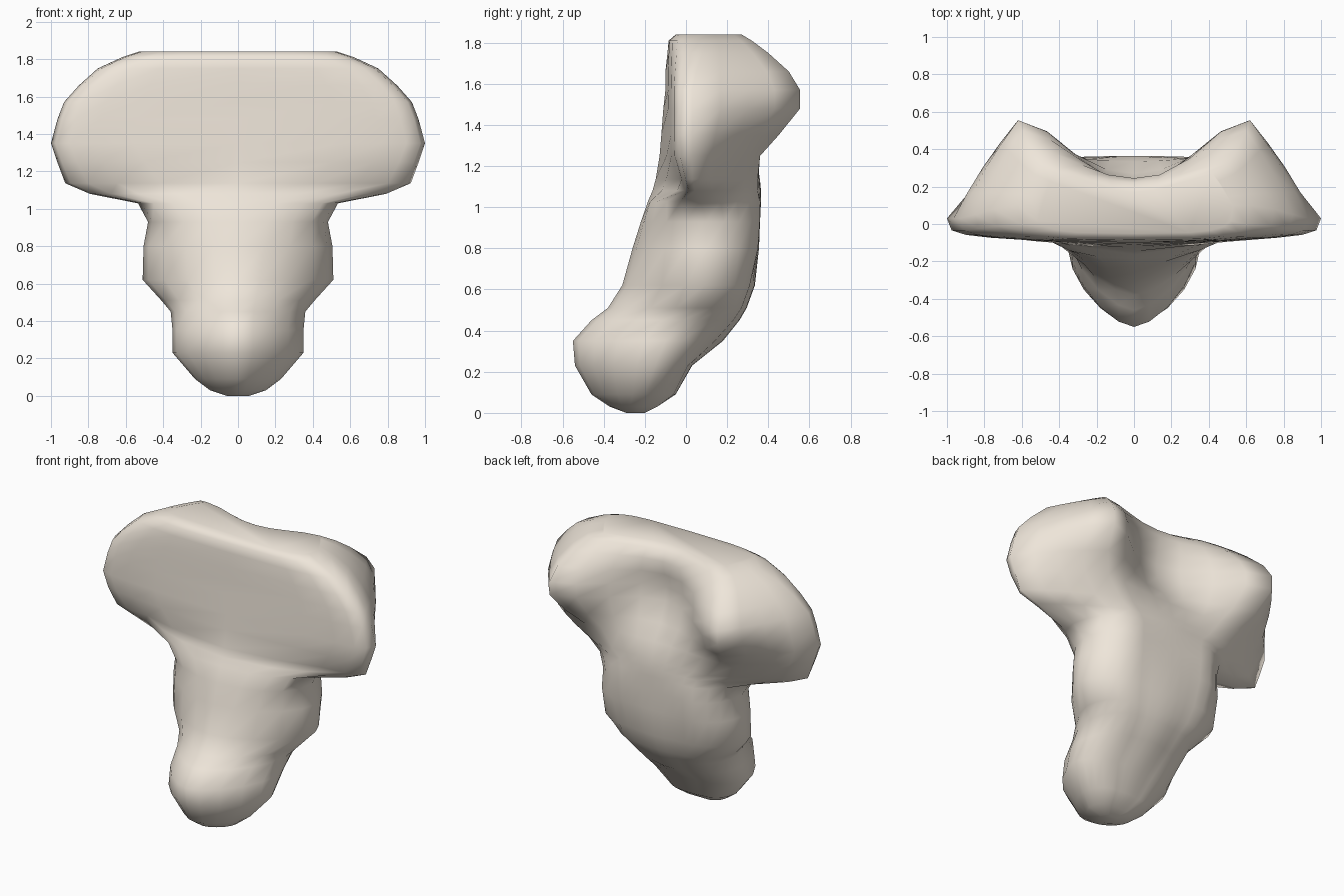
import bpy, bmesh
from math import sin, cos, pi

if "Cube" in bpy.data.objects:
    bpy.data.objects.remove(bpy.data.objects["Cube"])

# Horizontal sections: z, half width, front y, y of widest point,
# rear lobe x, rear lobe y, y at the middle of the back
SECTIONS = [
    (0.00, .06, -.29, -.24, .03, -.20, -.20),
    (0.03, .15, -.37, -.24, .08, -.14, -.14),
    (0.09, .23, -.46, -.20, .12, -.06, -.05),
    (0.23, .35, -.54, -.15, .18, .01, .03),
    (0.35, .35, -.55, -.10, .20, .14, .18),
    (0.45, .36, -.46, -.02, .22, .23, .26),
    (0.51, .41, -.38, .05, .25, .27, .295),
    (0.62, .51, -.31, .09, .28, .31, .335),
    (0.80, .505, -.26, .10, .30, .35, .355),
    (0.93, .48, -.22, .10, .30, .36, .36),
    (1.03, .53, -.185, .07, .30, .36, .365),
    (1.08, .80, -.165, .04, .32, .35, .365),
    (1.135, .93, -.15, .03, .40, .35, .36),
    (1.25, .97, -.13, .03, .50, .36, .335),
    (1.35, 1.0, -.12, .03, .58, .45, .27),
    (1.48, .965, -.11, .03, .62, .555, .22),
    (1.57, .93, -.10, .03, .62, .555, .21),
    (1.66, .85, -.10, .05, .60, .50, .23),
    (1.75, .75, -.09, .08, .55, .40, .245),
    (1.81, .62, -.085, .10, .50, .32, .22),
    (1.84, .53, -.05, .10, .42, .27, .17),
]


def half_outline(z, w, yf, yw, hx, hy, yb):
    """Right half of a section, from front middle to back middle."""
    n = 1.6 + 2.4 * min(1, max(0, (z - 0.5) / 0.8)) ** 2.5
    wing = z > 1.05
    plate = max(yf, -.085 + .4 * max(0, 1.24 - z)) if wing else yf
    pts = []
    # rounded front; the chest swells out from the flat wing plate
    for i in range(6):
        t = i / 5 * pi / 2
        x = w * max(0, sin(t)) ** (2 / n)
        y = yw + (plate - yw) * max(0, cos(t)) ** (2 / n)
        pts.append((x, y + (yf - plate) * max(0, 1 - (x / .6) ** 2)))
    # side to rear lobe, bulging outward on the trunk only
    for t in (0.25, 0.5, 0.75, 1):
        b = (0.03 if wing else 0.16) * sin(pi * t)
        pts.append((w + (hx - w) * t + b * (hy - yw),
                    yw + (hy - yw) * t + b * (w - hx)))
    # rear lobe into the hollow of the back
    for t in (0.75, 0.5, 0.25, 0):
        s = (t * t * (3 - 2 * t)) ** 1.15
        pts.append((hx * t, yb + (hy - yb) * s))
    pts[0] = (0, yf)
    return pts


# Body: mirrored sections lofted from the base to the flat top
bm = bmesh.new()
rings = []
for sec in SECTIONS:
    half = half_outline(*sec)
    outline = half + [(-x, y) for x, y in reversed(half[1:-1])]
    rings.append([bm.verts.new((x, y, sec[0])) for x, y in outline])
for lo, hi in zip(rings, rings[1:]):
    for i in range(len(lo)):
        j = (i + 1) % len(lo)
        bm.faces.new((lo[i], lo[j], hi[j], hi[i]))
bm.faces.new(rings[0][::-1])
bm.faces.new(rings[-1])
# soften the trunk-to-wing transition slightly
inner = [v for r in rings[9:14] for v in r]
bmesh.ops.smooth_vert(bm, verts=inner, factor=0.1, use_axis_x=True,
                      use_axis_y=True, use_axis_z=True)
bmesh.ops.recalc_face_normals(bm, faces=bm.faces)
for f in bm.faces:
    f.smooth = True
mesh = bpy.data.meshes.new("winged_body")
bm.to_mesh(mesh)
bm.free()
mat = bpy.data.materials.new("warm_beige")
mat.diffuse_color = (.86, .79, .70, 1)
mat.use_nodes = True
mat.node_tree.nodes["Principled BSDF"].inputs["Base Color"].default_value = mat.diffuse_color
mesh.materials.append(mat)
bpy.context.collection.objects.link(bpy.data.objects.new("winged_body", mesh))
